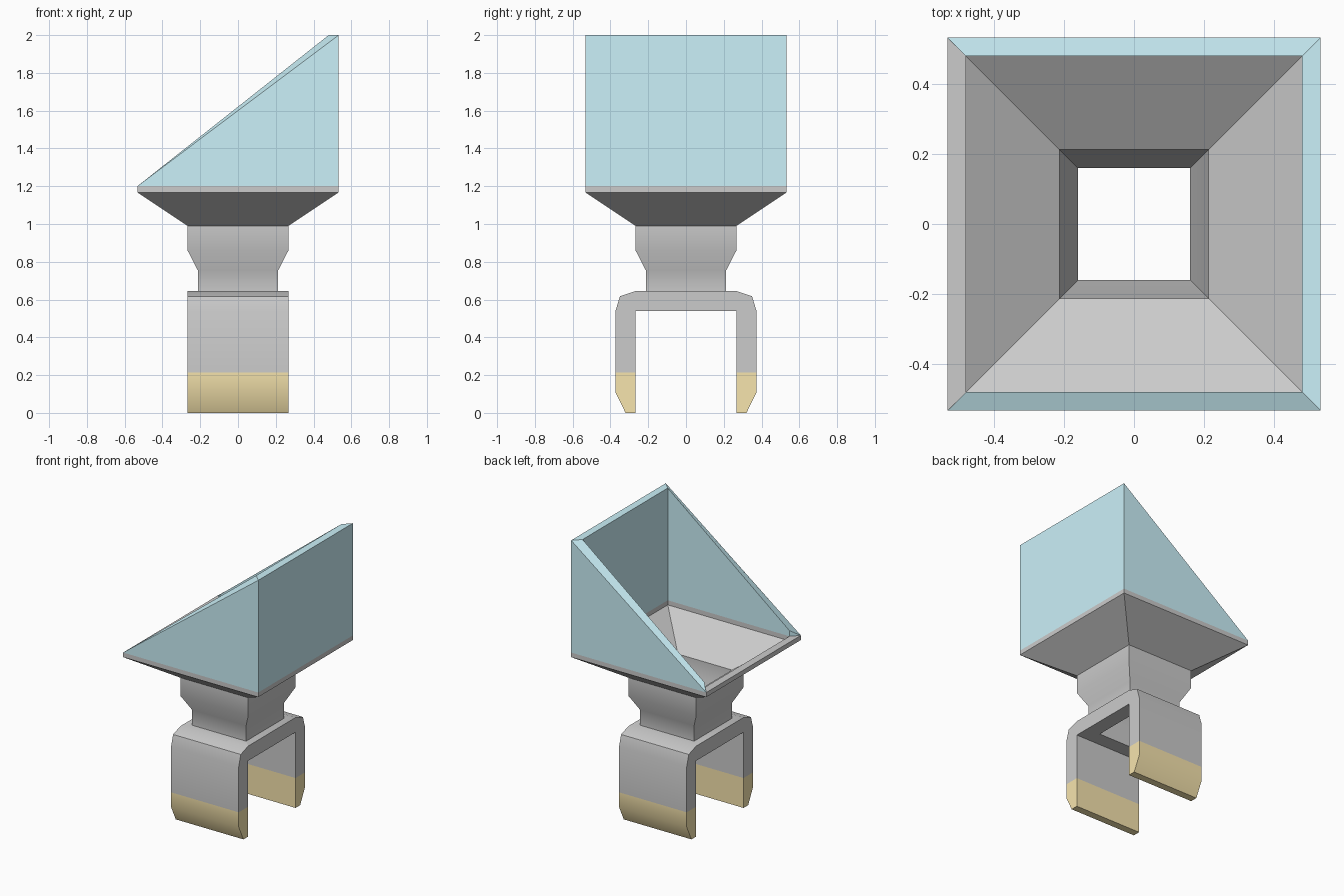
import bpy, bmesh, math

if "Cube" in bpy.data.objects:
    bpy.data.objects.remove(bpy.data.objects["Cube"])


def make(name, bm, color=None, angle=30):
    bmesh.ops.remove_doubles(bm, verts=bm.verts, dist=1e-5)
    bmesh.ops.recalc_face_normals(bm, faces=bm.faces)
    mesh = bpy.data.meshes.new(name)
    bm.to_mesh(mesh)
    bm.free()
    obj = bpy.data.objects.new(name, mesh)
    bpy.context.collection.objects.link(obj)
    if color:
        mat = bpy.data.materials.new(name + "_color")
        mat.diffuse_color = color
        mat.use_nodes = True
        mat.node_tree.nodes["Principled BSDF"].inputs["Base Color"].default_value = mat.diffuse_color
        mesh.materials.append(mat)
    smooth(obj, angle)
    return obj


def smooth(obj, angle):
    bpy.ops.object.select_all(action='DESELECT')
    obj.select_set(True)
    bpy.context.view_layer.objects.active = obj
    bpy.ops.object.shade_smooth_by_angle(angle=math.radians(angle))


def loft(sections, closed):
    """Skin equal-length point loops; cap the ends when not closed."""
    bm = bmesh.new()
    rows = [[bm.verts.new(p) for p in s] for s in sections]
    n = len(rows[0])
    for a, b in zip(rows, rows[1:] + rows[:1] if closed else rows[1:]):
        for i in range(n):
            j = (i + 1) % n
            bm.faces.new((a[i], a[j], b[j], b[i]))
    if not closed:
        bm.faces.new(rows[0])
        bm.faces.new(rows[-1])
    # drop zero-area leftovers where a section tapers to an edge
    bmesh.ops.dissolve_degenerate(bm, dist=1e-5, edges=bm.edges)
    return bm


def square(r, z):
    return [(-r, -r, z), (r, -r, z), (r, r, z), (-r, r, z)]


def extrude_x(profile, half):
    return loft([[(x, y, z) for y, z in profile] for x in (-half, half)], False)


HALF, OUT, INN = 0.267, 0.533, 0.48
TEAL = (0.60, 0.88, 0.95, 1)
GOLD = (0.93, 0.78, 0.42, 1)

# Funnel and neck: square sections, down the outside and up the inside
funnel_profile = [(INN, 1.2), (OUT, 1.2), (OUT, 1.167), (HALF, 0.99), (HALF, 0.86),
                  (0.213, 0.755), (0.213, 0.645), (0.16, 0.645), (0.16, 0.755),
                  (0.213, 0.86), (0.213, 0.99), (INN, 1.167)]
make("funnel", loft([square(r, z) for r, z in funnel_profile], True))

# Sloped hood: three mitred walls around the open left side
corners = [(-1, -1, 1.2, 1.24), (1, -1, 2, 2), (1, 1, 2, 2), (-1, 1, 1.2, 1.24)]
make("hood", loft([[(sx * OUT, sy * OUT, 1.2), (sx * OUT, sy * OUT, z_out),
                    (sx * INN, sy * INN, z_in), (sx * INN, sy * INN, 1.2)]
                   for sx, sy, z_out, z_in in corners], False), TEAL)

# Forked bracket with a square hole in its top
half_fork = [(HALF, 0.645), (0.35, 0.617), (0.373, 0.54), (0.373, 0.213),
             (HALF, 0.213), (HALF, 0.54)]
fork = make("bracket", extrude_x(half_fork + [(-y, z) for y, z in reversed(half_fork)], HALF))
cutter = make("hole_cutter", loft([square(0.16, 0.5), square(0.16, 0.7)], False))
cutter.hide_render = True
cut = fork.modifiers.new("hole", 'BOOLEAN')
cut.operation, cut.solver, cut.object = 'DIFFERENCE', 'EXACT', cutter
bpy.context.view_layer.objects.active = fork
bpy.ops.object.modifier_apply(modifier=cut.name)
bpy.data.objects.remove(cutter)
smooth(fork, 60)

# Coloured fork tips
for name, s in (("front_tip", -1), ("back_tip", 1)):
    tip = [(HALF, 0.213), (0.373, 0.213), (0.373, 0.107), (0.32, 0), (HALF, 0)]
    make(name, extrude_x([(s * y, z) for y, z in tip], HALF), GOLD)
